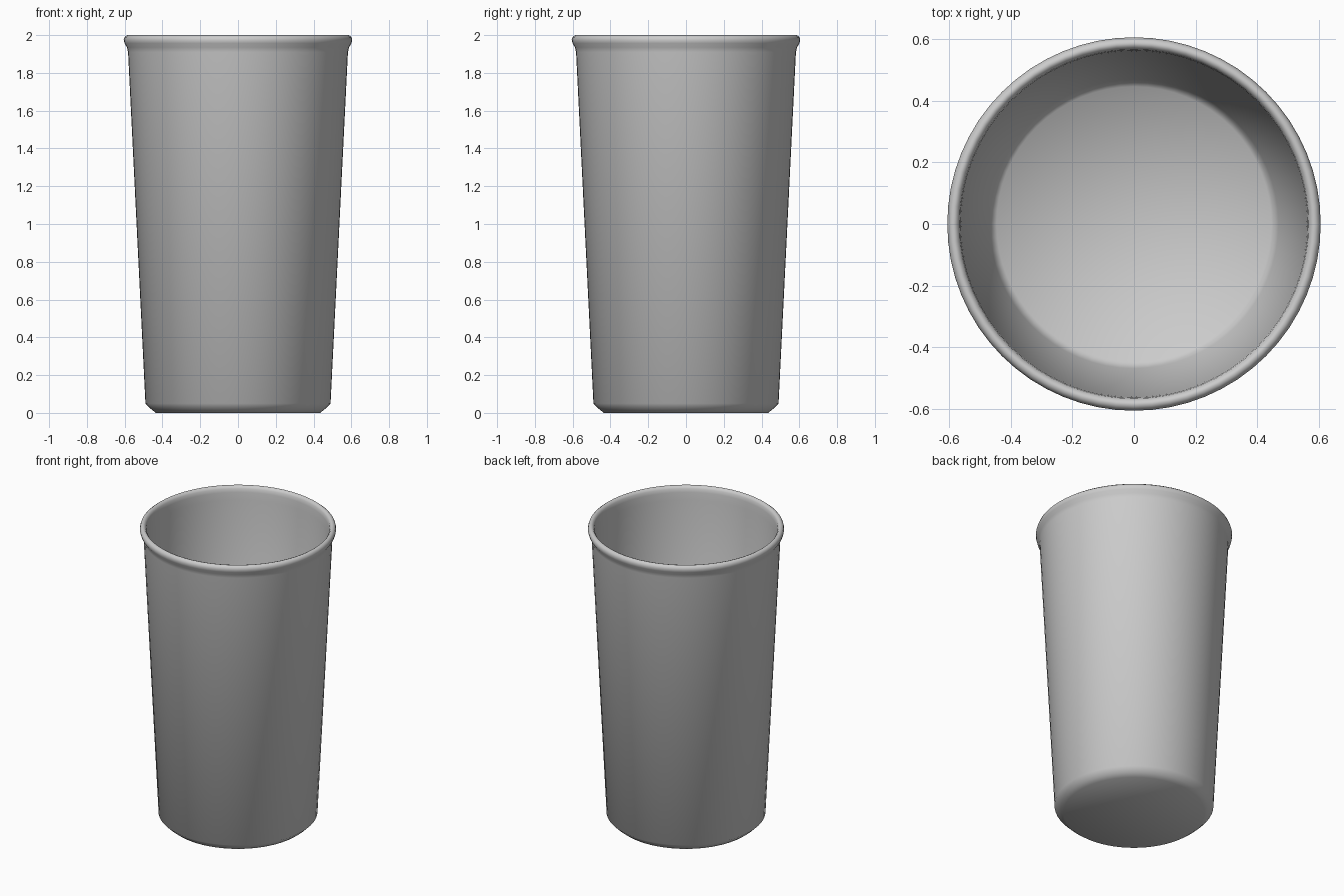
import bpy, bmesh, math

if "Cube" in bpy.data.objects:
    bpy.data.objects.remove(bpy.data.objects["Cube"])

SIDES = 64

# Grey material
grey = bpy.data.materials.new("light_grey")
grey.diffuse_color = (0.6, 0.6, 0.6, 1.0)
grey.use_nodes = True
grey.node_tree.nodes["Principled BSDF"].inputs["Base Color"].default_value = grey.diffuse_color

# Cup cross-section (radius, height): base, outer wall, rolled rim, inner wall, floor
profile = [(0, 0), (0.435, 0.0), (0.46, 0.02), (0.49, 0.05), (0.582, 1.91),
           (0.588, 1.935), (0.601, 1.957), (0.605, 1.975), (0.600, 1.990),
           (0.587, 2.0), (0.575, 1.996), (0.566, 1.983), (0.563, 1.96),
           (0.560, 1.91), (0.468, 0.06), (0.445, 0.03), (0, 0.03)]

# Revolve the profile
bm = bmesh.new()
rings = []
for r, z in profile:
    if r == 0:
        rings.append([bm.verts.new((0, 0, z))])
    else:
        rings.append([bm.verts.new((r * math.cos(2 * math.pi * i / SIDES),
                                    r * math.sin(2 * math.pi * i / SIDES), z))
                      for i in range(SIDES)])
for a, b in zip(rings, rings[1:]):
    for i in range(SIDES):
        j = (i + 1) % SIDES
        if len(a) == 1:
            bm.faces.new((a[0], b[j], b[i]))
        elif len(b) == 1:
            bm.faces.new((a[i], a[j], b[0]))
        else:
            bm.faces.new((a[i], a[j], b[j], b[i]))
bmesh.ops.recalc_face_normals(bm, faces=bm.faces)
for f in bm.faces:
    f.smooth = True

mesh = bpy.data.meshes.new("cup")
bm.to_mesh(mesh)
bm.free()
mesh.materials.append(grey)
cup = bpy.data.objects.new("cup", mesh)
bpy.context.collection.objects.link(cup)
